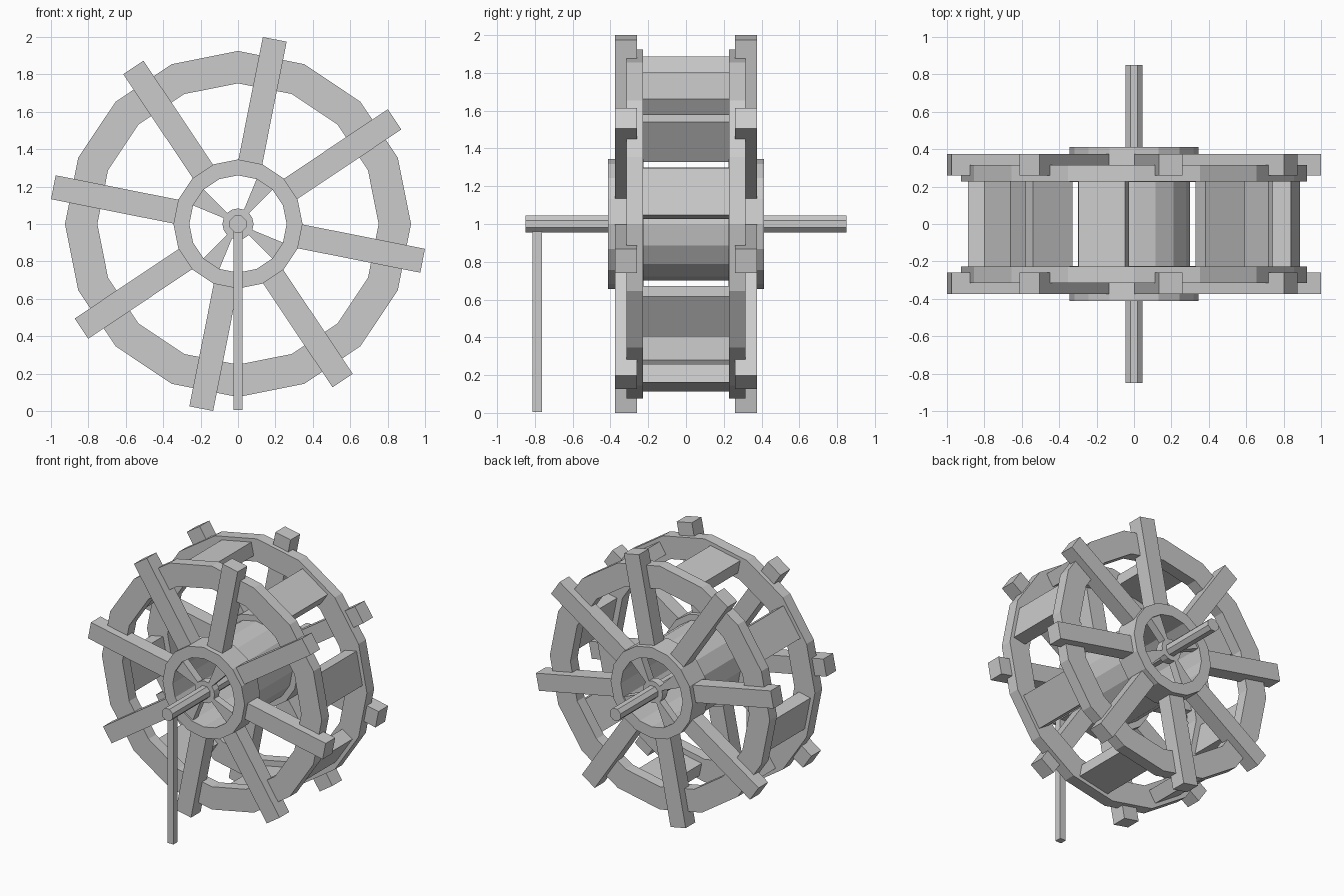
import bpy, bmesh
from math import sin, cos, pi, radians
from mathutils import Matrix

if "Cube" in bpy.data.objects:
    bpy.data.objects.remove(bpy.data.objects["Cube"])

CENTRE_Z = 1.0


def point(r, deg, y):
    # angle runs clockwise from straight up, seen from the front
    a = radians(deg)
    return (r * sin(a), y, CENTRE_Z + r * cos(a))


def finish(bm, name):
    bmesh.ops.recalc_face_normals(bm, faces=bm.faces[:])
    mesh = bpy.data.meshes.new(name)
    bm.to_mesh(mesh)
    bm.free()
    obj = bpy.data.objects.new(name, mesh)
    bpy.context.collection.objects.link(obj)
    return obj


def ring(name, r_out, r_in, y0, y1, sides=16):
    bm = bmesh.new()
    loops = []
    for i in range(sides):
        d = 360 * i / sides
        loops.append([bm.verts.new(point(r, d, y)) for r, y in
                      ((r_out, y0), (r_out, y1), (r_in, y1), (r_in, y0))])
    for i in range(sides):
        a, b = loops[i], loops[(i + 1) % sides]
        for j in range(4):
            k = (j + 1) % 4
            bm.faces.new((a[j], a[k], b[k], b[j]))
    return finish(bm, name)


def prism(name, outline, y0, y1):
    # outline: (radius, degrees) pairs extruded along y
    bm = bmesh.new()
    a = [bm.verts.new(point(r, d, y0)) for r, d in outline]
    b = [bm.verts.new(point(r, d, y1)) for r, d in outline]
    bm.faces.new(a)
    bm.faces.new(b[::-1])
    for i in range(len(a)):
        j = (i + 1) % len(a)
        bm.faces.new((a[i], b[i], b[j], a[j]))
    return finish(bm, name)


def radial_box(name, deg, r0, r1, half_w, y0, y1):
    bm = bmesh.new()
    m = (Matrix.Translation((0, (y0 + y1) / 2, CENTRE_Z))
         @ Matrix.Rotation(radians(deg), 4, 'Y')
         @ Matrix.Translation((0, 0, (r0 + r1) / 2))
         @ Matrix.Diagonal((2 * half_w, y1 - y0, r1 - r0, 1)))
    bmesh.ops.create_cube(bm, size=1, matrix=m)
    return finish(bm, name)


# both wheel sides: rim, hub, spokes, hub arms and axle collar
for side, s in (("front", -1), ("back", 1)):
    ring(f"{side}_rim", 0.925, 0.752, s * 0.228, s * 0.315)
    ring(f"{side}_hub", 0.345, 0.26, s * 0.225, s * 0.413)
    for i in range(8):
        y0, y1 = sorted((s * 0.26, s * 0.375))
        radial_box(f"{side}_spoke_{i + 1}", 11.25 + 45 * i, 0.325, 1.0066, 0.065, y0, y1)
    for i in range(4):
        a = 22.5 + 90 * i
        prism(f"{side}_hub_arm_{i + 1}",
              [(0.07, a), (0.265, a), (0.265, a + 22.5), (0.07, a + 22.5)],
              s * 0.34, s * 0.40)
    ring(f"{side}_axle_collar", 0.083, 0.04, s * 0.34, s * 0.40)

# hollow drum joining the hubs
ring("drum", 0.30, 0.26, -0.228, 0.228)

# boards between the two rims
for i in range(8):
    radial_box(f"rim_board_{i + 1}", 33.75 + 45 * i, 0.78, 0.88, 0.127, -0.24, 0.24)

# octagonal axle
prism("axle", [(0.049, 22.5 + 45 * i) for i in range(8)], -0.85, 0.85)

# hanging crank rod at the front
bm = bmesh.new()
bmesh.ops.create_cube(bm, size=1, matrix=Matrix.Translation((0, -0.787, 0.483))
                      @ Matrix.Diagonal((0.05, 0.05, 0.956, 1)))
finish(bm, "crank_rod")
